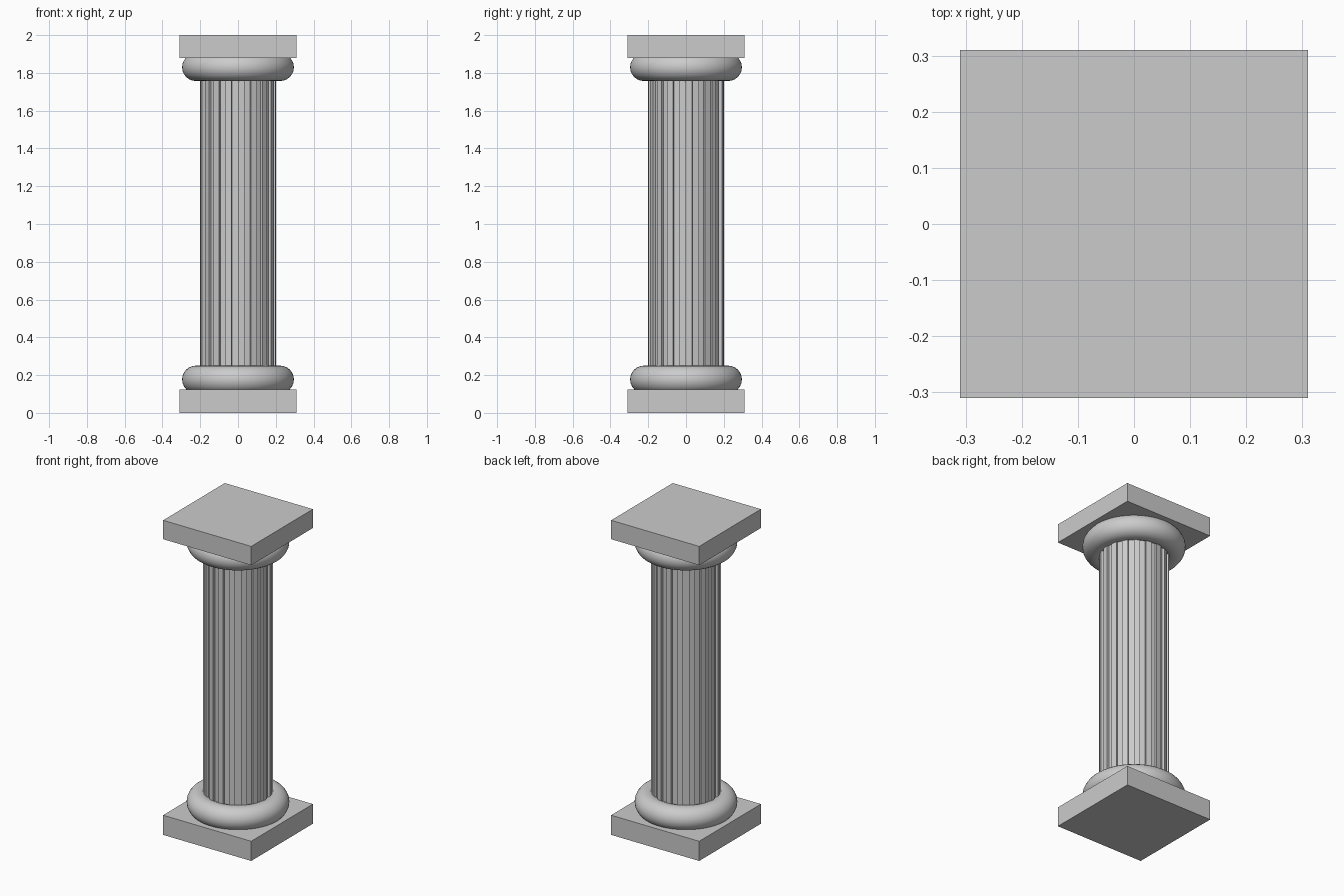
import bpy, bmesh
from math import sin, cos, radians

if "Cube" in bpy.data.objects:
    bpy.data.objects.remove(bpy.data.objects["Cube"])


def slab(name, z0, z1, half):
    bpy.ops.mesh.primitive_cube_add(size=1, location=(0, 0, (z0 + z1) / 2))
    ob = bpy.context.object
    ob.name = name
    ob.scale = (2 * half, 2 * half, z1 - z0)
    bpy.ops.object.transform_apply(location=False, rotation=False, scale=True)


def ring(name, z):
    bpy.ops.mesh.primitive_torus_add(location=(0, 0, z), major_radius=0.223, minor_radius=0.073,
                                     major_segments=64, minor_segments=24)
    bpy.context.object.name = name
    bpy.ops.object.shade_smooth()


def fluted_shaft(name, z0, z1, r_out, r_in, flutes):
    # Gear-like cross-section: equal flat grooves and ridges
    bm = bmesh.new()
    step = 360 / flutes
    verts = []
    for i in range(flutes):
        for frac, r in ((0, r_in), (0.5, r_in), (0.5, r_out), (1, r_out)):
            a = radians((i + frac) * step)
            verts.append(bm.verts.new((r * cos(a), r * sin(a), z0)))
    base = bm.faces.new(verts)
    top = bmesh.ops.extrude_face_region(bm, geom=[base], use_keep_orig=True)["geom"]
    bmesh.ops.translate(bm, vec=(0, 0, z1 - z0),
                        verts=[g for g in top if isinstance(g, bmesh.types.BMVert)])
    bmesh.ops.recalc_face_normals(bm, faces=bm.faces)
    me = bpy.data.meshes.new(name)
    bm.to_mesh(me)
    bm.free()
    bpy.context.collection.objects.link(bpy.data.objects.new(name, me))


# Square plinth and abacus
slab("base_plinth", 0, 0.125, 0.31)
slab("top_abacus", 1.88, 2, 0.31)

# Rounded rings, partly sunk into the slabs
ring("base_ring", 0.177)
ring("top_ring", 1.83)

# Fluted column shaft
fluted_shaft("fluted_shaft", 0.12, 1.885, 0.202, 0.187, 18)
